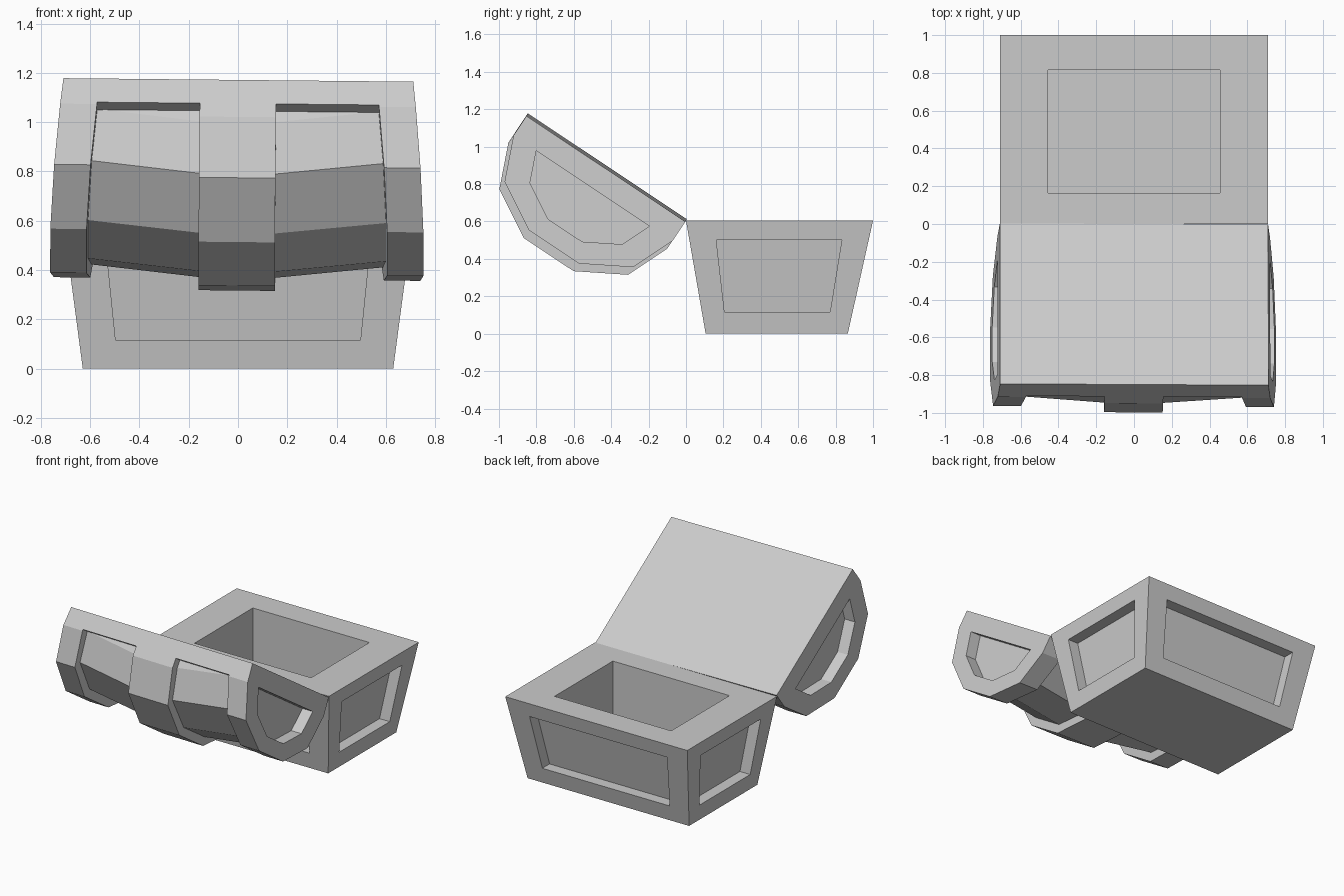
import bpy, bmesh
from mathutils import Vector, Matrix

cube = bpy.data.objects.get("Cube")
if cube:
    bpy.data.objects.remove(cube)

grey = bpy.data.materials.new("plain grey")
grey.use_nodes = True
colour = (0.6, 0.6, 0.6, 1)
grey.diffuse_color = colour
grey.node_tree.nodes["Principled BSDF"].inputs["Base Color"].default_value = colour


def finish(name, bm):
    bmesh.ops.recalc_face_normals(bm, faces=bm.faces)
    mesh = bpy.data.meshes.new(name)
    bm.to_mesh(mesh)
    bm.free()
    mesh.materials.append(grey)
    obj = bpy.data.objects.new(name, mesh)
    bpy.context.collection.objects.link(obj)
    return obj


def bridge(bm, a, b):
    n = len(a)
    for i in range(n):
        j = (i + 1) % n
        bm.faces.new((a[i], a[j], b[j], b[i]))


def recess(bm, outer, points, push):
    """Fill a loop with a frame around a sunken panel."""
    rim = [bm.verts.new(p) for p in points]
    floor = [bm.verts.new(Vector(p) + Vector(push)) for p in points]
    bridge(bm, outer, rim)
    bridge(bm, rim, floor)
    bm.faces.new(floor)


# Chest body: tapered box with four sunken panels and a cavity
PANEL_DEPTH = 0.08
signs = [(-1, -1), (1, -1), (1, 1), (-1, 1)]
bm = bmesh.new()
low = [bm.verts.new((x * 0.63, 0.485 + y * 0.38, 0)) for x, y in signs]
top = [bm.verts.new((x * 0.71, 0.5 + y * 0.5, 0.605)) for x, y in signs]
bm.faces.new(low)
inward = [(0, 1, 0), (-1, 0, 0), (0, -1, 0), (1, 0, 0)]
for i in range(4):
    j = (i + 1) % 4
    side = 0.115 if i % 2 == 0 else 0.15
    loop = [low[i], low[j], top[j], top[i]]

    def on_face(s, t):
        a = low[i].co.lerp(low[j].co, s)
        return a.lerp(top[i].co.lerp(top[j].co, s), t)

    points = [on_face(s, t) for s, t in
              ((side, 0.19), (1 - side, 0.19), (1 - side, 0.83), (side, 0.83))]
    recess(bm, loop, points, Vector(inward[i]) * PANEL_DEPTH)
recess(bm, top, [(x * 0.455, 0.49 + y * 0.325, 0.605) for x, y in signs], (0, 0, -0.405))
finish("chest_body", bm)

# Lid frame: u runs from the hinge to the free edge, h rises to the crown
U = Vector((0, -0.833, 0.554))
H = Vector((0, -0.554, -0.833))
HINGE = Vector((0, 0, 0.606))
TILT = Matrix.Rotation(0.01, 3, 'Y') @ Matrix.Rotation(-0.005, 3, 'Z')
DEPTH = 1.02
DROP = 0.056


def mirrored(half):
    return half + [(DEPTH - u, h) for u, h in reversed(half)]


def place(x, u, h):
    return HINGE + TILT @ (Vector((x, 0, 0)) + U * u + H * h)


def section(bm, profile, x, flare=0, drop=0):
    """Cross-section whose ends lean outwards and whose crown may be lower."""
    verts = []
    for u, h in profile:
        h -= drop if h > 0.12 else 0
        verts.append(bm.verts.new(place(x + flare * h, u, h)))
    return verts


def loft(name, profile, stations):
    bm = bmesh.new()
    loops = [section(bm, profile, *s) for s in stations]
    for a, b in zip(loops, loops[1:]):
        bridge(bm, a, b)
    bm.faces.new(loops[0])
    bm.faces.new(loops[-1])
    return finish(name, bm)


RIM = 0.115
arch = [(0, 0.18), (0.097, 0.412), (0.35, 0.557)]
inset_arch = [(0.055, 0.02), (0.055, 0.167), (0.13, 0.37), (0.37, 0.5)]

# Rim, sunken fields and middle strap of the lid
loft("lid_rim", mirrored([(0, 0), (0, RIM)]), [(-0.56, -0.1), (0.56, 0.1)])
loft("lid_fields", mirrored(inset_arch),
     [(-0.56, -0.1, DROP), (-0.155,), (0.155,), (0.56, 0.1, DROP)])
loft("lid_middle_strap", mirrored([(0, RIM)] + arch), [(-0.155,), (0.155,)])

# End straps of the lid, each with a sunken end panel
panel = mirrored([(0.3, 0.126), (0.147, 0.126), (0.214, 0.287), (0.4, 0.394)])
for name, s in (("lid_left_end", 1), ("lid_right_end", -1)):
    bm = bmesh.new()
    profile = mirrored([(0, 0)] + arch)
    inner = section(bm, profile, s * 0.56, s * 0.1, DROP)
    outer = section(bm, profile, s * 0.71, s * 0.094, DROP)
    bm.faces.new(inner)
    bridge(bm, inner, outer)
    points = [place(s * (0.71 + 0.094 * h), u, h) for u, h in panel]
    recess(bm, outer, points, (-s * PANEL_DEPTH, 0, 0))
    finish(name, bm)
